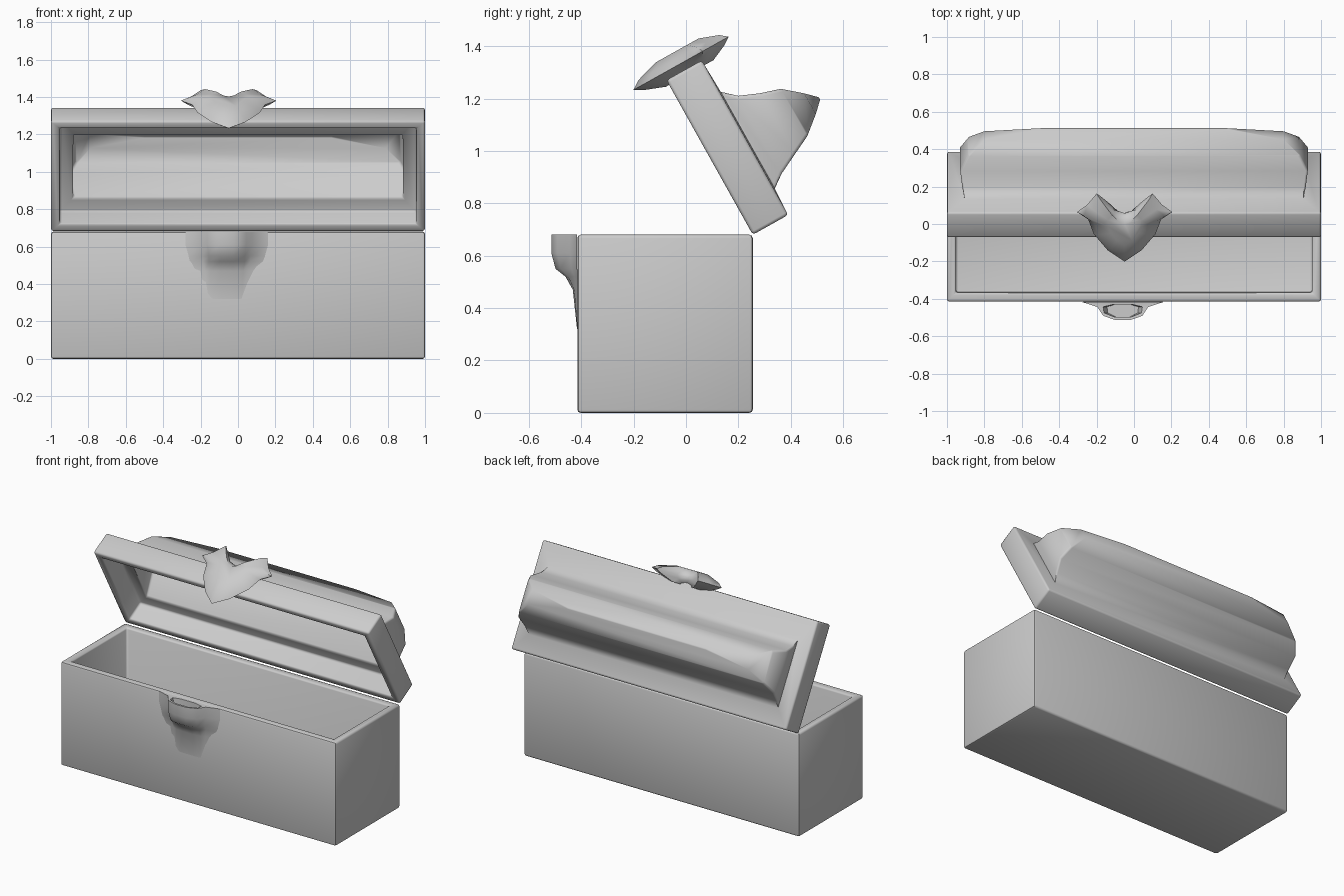
import bpy, bmesh
from math import radians

if "Cube" in bpy.data.objects:
    bpy.data.objects.remove(bpy.data.objects["Cube"])

HINGE_Y, HINGE_Z, LID_ANGLE = 0.255, 0.68, radians(-60.8)


def loft(name, rings, bevel=0.0, smooth=45):
    """Closed skin through a list of equal-length point rings, capped at both ends."""
    bm = bmesh.new()
    vs = [[bm.verts.new(p) for p in r] for r in rings]
    n = len(rings[0])
    for a, b in zip(vs, vs[1:]):
        for i in range(n):
            j = (i + 1) % n
            bm.faces.new((a[i], a[j], b[j], b[i]))
    bm.faces.new(vs[0][::-1])
    bm.faces.new(vs[-1])
    bmesh.ops.recalc_face_normals(bm, faces=bm.faces)
    if bevel:
        sharp = [e for e in bm.edges if e.calc_face_angle(0) > radians(65)]
        bmesh.ops.bevel(bm, geom=sharp, offset=bevel, segments=2, profile=0.5,
                        affect='EDGES', clamp_overlap=True)
    me = bpy.data.meshes.new(name)
    bm.to_mesh(me)
    bm.free()
    ob = bpy.data.objects.new(name, me)
    bpy.context.collection.objects.link(ob)
    bpy.ops.object.select_all(action='DESELECT')
    ob.select_set(True)
    bpy.context.view_layer.objects.active = ob
    bpy.ops.object.shade_smooth_by_angle(angle=radians(smooth))
    return ob


def rect(hx, y0, y1, z):
    return [(-hx, y0, z), (hx, y0, z), (hx, y1, z), (-hx, y1, z)]


def hang_on_hinge(ob):
    ob.location = (0, HINGE_Y, HINGE_Z)
    ob.rotation_euler.x = LID_ANGLE


# Hollow box: inner floor, up to the rim, down the outside
loft("chest_box", [
    rect(0.953, -0.367, 0.208, 0.045), rect(0.953, -0.367, 0.208, 0.68),
    rect(1, -0.415, 0.255, 0.68), rect(1, -0.415, 0.255, 0)], bevel=0.013)

# Lid shell in closed position: (half width, distance from hinge lo/hi, height)
lid = [
    # inside of the dome, then the frame recess
    (0.50, 0.325, 0.335, 0.445), (0.79, 0.285, 0.372, 0.405),
    (0.87, 0.225, 0.425, 0.345), (0.905, 0.19, 0.445, 0.28),
    (0.88, 0.13, 0.515, 0.135), (0.953, 0.047, 0.63, 0.135),
    (0.953, 0.047, 0.63, 0),
    # outer frame, then the dome
    (1, 0, 0.676, 0), (1, 0, 0.676, 0.155), (0.905, 0.11, 0.54, 0.155),
    (0.92, 0.15, 0.49, 0.21), (0.93, 0.19, 0.457, 0.29),
    (0.89, 0.227, 0.434, 0.365), (0.80, 0.285, 0.375, 0.435),
    (0.50, 0.325, 0.335, 0.476)]
hang_on_hinge(loft("lid", [rect(hx, -hi, -lo, z) for hx, lo, hi, z in lid],
                   bevel=0.012, smooth=60))

# Chevron ornament on the lid's front edge: half outline (x from centre, height)
half = [(0.0, -0.128), (0.09, -0.06), (0.165, 0.04), (0.195, 0.13),
        (0.255, 0.175), (0.20, 0.22), (0.15, 0.288), (0.06, 0.19), (0.0, 0.168)]
outline = half + [(-x, z) for x, z in half[-2:0:-1]]


def chevron(s, u):
    return [(-0.05 + x * s, -u, 0.1 + (z - 0.1) * s) for x, z in outline]


hang_on_hinge(loft("lid_ornament", [
    chevron(0.5, 0.655), chevron(0.85, 0.685), chevron(1, 0.705),
    chevron(0.85, 0.728), chevron(0.45, 0.755)], smooth=60))

# Catch on the box front: bell-shaped lip fading downwards, with a cupped top
bell = [(-1.7, 0.06), (-1.05, 0.32), (-0.8, 0.78), (-0.3, 1),
        (0.3, 1), (0.8, 0.78), (1.05, 0.32), (1.7, 0.06)]
cup = [(-0.05, -0.43), (-0.105, -0.443), (-0.1, -0.475), (-0.045, -0.497)]
cup += [(-x, y) for x, y in cup[::-1]]


def lip(z, rx, ry):
    return [(-0.06 + x * rx, -0.41 - y * ry, z) for x, y in bell]


loft("catch", [
    lip(0.32, 0.10, 0.006), lip(0.47, 0.11, 0.022), lip(0.52, 0.12, 0.05),
    lip(0.55, 0.12, 0.088), lip(0.61, 0.13, 0.104), lip(0.68, 0.13, 0.104),
    [(-0.06 + x, y, 0.678) for x, y in cup],
    [(-0.06 + x * 0.8, y, 0.61) for x, y in cup]], smooth=50)
